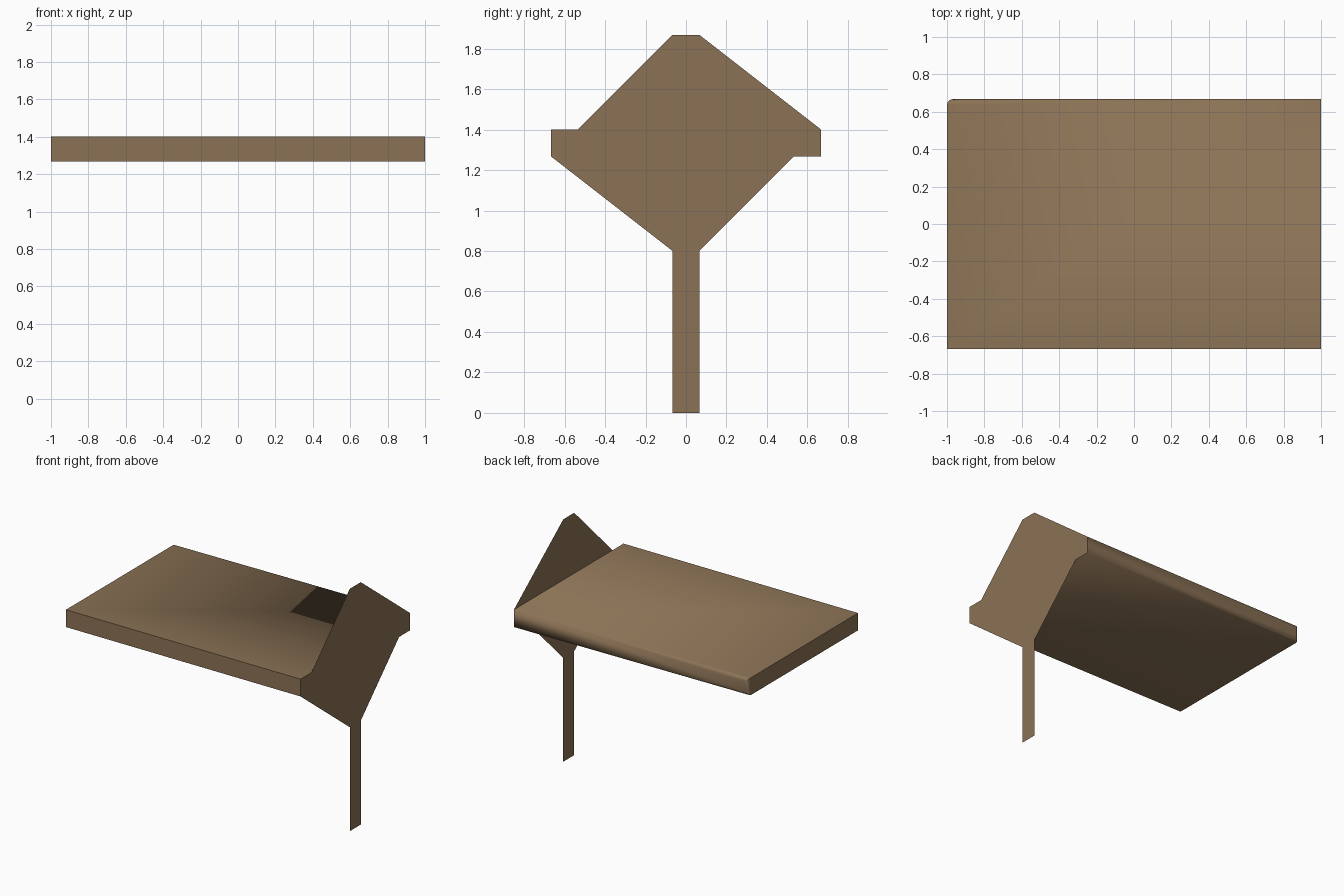
import bpy
import bmesh
from mathutils import Vector

cube = bpy.data.objects.get("Cube")
if cube:
    bpy.data.objects.remove(cube, do_unlink=True)

UNIT = 0.0667                       # half width of the post
HALF = 10 * UNIT                    # half depth of the slab
LOW, HIGH = 19 * UNIT, 21 * UNIT    # slab bottom and top

brown = bpy.data.materials.new("brown")
brown.use_nodes = True
colour = (0.26, 0.17, 0.092, 1)
brown.diffuse_color = colour
brown.node_tree.nodes["Principled BSDF"].inputs["Base Color"].default_value = colour


def add_object(name, bm):
    mesh = bpy.data.meshes.new(name)
    bm.to_mesh(mesh)
    bm.free()
    mesh.materials.append(brown)
    obj = bpy.data.objects.new(name, mesh)
    bpy.context.collection.objects.link(obj)
    return obj


# Slab: a box with a rounded back edge that tapers to a sharp corner at +x
bm = bmesh.new()
bmesh.ops.create_cube(bm, size=2)
for v in bm.verts:
    v.co = Vector((v.co.x, v.co.y * HALF, HIGH if v.co.z > 0 else LOW))
back_edges = [e for e in bm.edges
              if all(v.co.y > 0 for v in e.verts)
              and not all(v.co.x > 0 for v in e.verts)]
bmesh.ops.bevel(bm, geom=back_edges, offset=0.03, offset_type='OFFSET',
                segments=4, profile=0.5, affect='EDGES')
for v in bm.verts:
    if v.co.x > 0.99 and v.co.y > 0:
        v.co.y = HALF
        v.co.z = HIGH if v.co.z > (LOW + HIGH) / 2 else LOW
bmesh.ops.remove_doubles(bm, verts=bm.verts, dist=0.0001)
# The end panel closes the slab on this side
end = [f for f in bm.faces if all(v.co.x > 0.99 for v in f.verts)]
bmesh.ops.delete(bm, geom=end, context='FACES')
bmesh.ops.recalc_face_normals(bm, faces=bm.faces)
slab = add_object("slab", bm)

# End panel: a thin flat outline with a post below
outline = [(-1, 0), (1, 0), (1, 12), (8, 19), (10, 19), (10, 21),
           (1, 28), (-1, 28), (-8, 21), (-10, 21), (-10, 19), (-1, 12)]
bm = bmesh.new()
bm.faces.new([bm.verts.new((1, y * UNIT, z * UNIT)) for y, z in outline])
add_object("end_panel", bm)

# Soft shading on the rounded edge only
bpy.ops.object.select_all(action='DESELECT')
slab.select_set(True)
bpy.context.view_layer.objects.active = slab
bpy.ops.object.shade_smooth_by_angle(angle=0.6)
